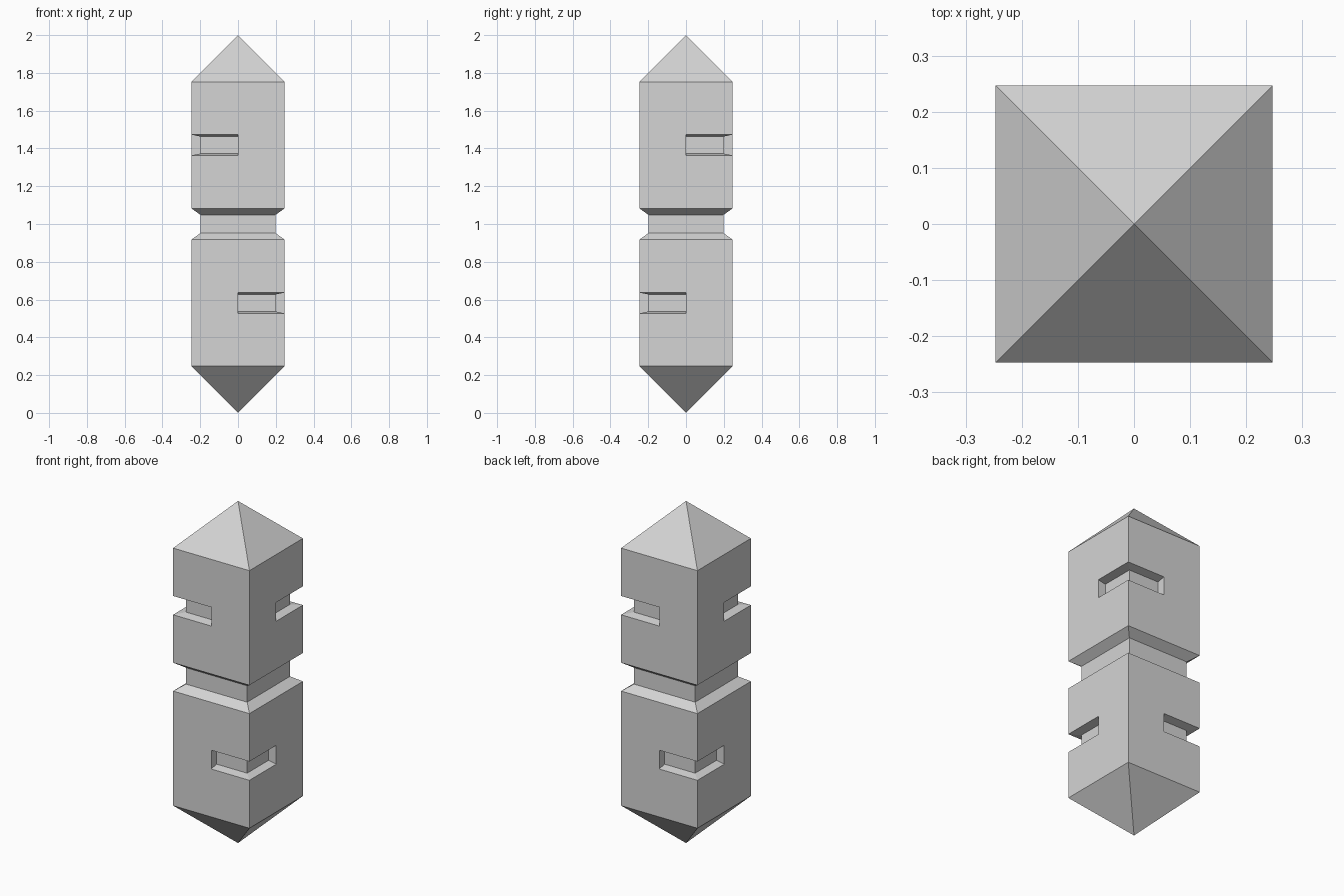
import bpy
import bmesh
import math
from mathutils import Matrix, Vector

cube = bpy.data.objects.get("Cube")
if cube:
    bpy.data.objects.remove(cube, do_unlink=True)

# Main dimensions
R = 0.247                 # half width of the blocks
INNER = 0.198             # half width of the neck and of the notch floors
NECK, BLOCK_END = 0.048, 0.083   # heights measured from the middle
LOWER, UPPER = 0.582, 1.418      # notch centres
OPEN, FLOOR = 0.055, 0.045       # half heights of the tapered notches


def notch(centre, cut):
    """Profile points across a notch; plain quadrants keep only the outer pair."""
    pts = [(R, centre - OPEN), (R, centre + OPEN)]
    if cut:
        pts[1:1] = [(INNER, centre - FLOOR), (INNER, centre + FLOOR)]
    return pts


def profile(cut_lower):
    return ([(0, 0), (R, R)] + notch(LOWER, cut_lower)
            + [(R, 1 - BLOCK_END), (INNER, 1 - NECK),
               (INNER, 1 + NECK), (R, 1 + BLOCK_END)]
            + notch(UPPER, not cut_lower) + [(R, 2 - R), (0, 2)])


# Square post: four corner quadrants, with notches alternating low and high
bm = bmesh.new()
for quarter in range(4):
    turn = Matrix.Rotation(quarter * math.pi / 2, 3, 'Z')
    cut_lower = quarter % 2 == 0

    def face(points):
        bm.faces.new([bm.verts.new(turn @ Vector(p)) for p in points])

    pts = profile(cut_lower)
    for (r0, z0), (r1, z1) in zip(pts, pts[1:]):
        face([(0, -r0, z0), (r0, -r0, z0), (r1, -r1, z1), (0, -r1, z1)])
        face([(r0, -r0, z0), (r0, 0, z0), (r1, 0, z1), (r1, -r1, z1)])
    # End walls of the notch
    ends = notch(LOWER if cut_lower else UPPER, True)
    face([(0, -r, z) for r, z in ends])
    face([(r, 0, z) for r, z in ends])

bmesh.ops.remove_doubles(bm, verts=bm.verts[:], dist=0.0005)
bmesh.ops.recalc_face_normals(bm, faces=bm.faces[:])
bmesh.ops.dissolve_limit(bm, angle_limit=0.01, verts=bm.verts[:], edges=bm.edges[:])

mesh = bpy.data.meshes.new("notched_post")
bm.to_mesh(mesh)
bm.free()
post = bpy.data.objects.new("notched_post", mesh)
bpy.context.collection.objects.link(post)

# Single plain grey
grey = bpy.data.materials.new("light_grey")
grey.use_nodes = True
colour = (0.66, 0.66, 0.66, 1)
grey.diffuse_color = colour
for node in grey.node_tree.nodes:
    if node.type == 'BSDF_PRINCIPLED':
        node.inputs["Base Color"].default_value = colour
mesh.materials.append(grey)
